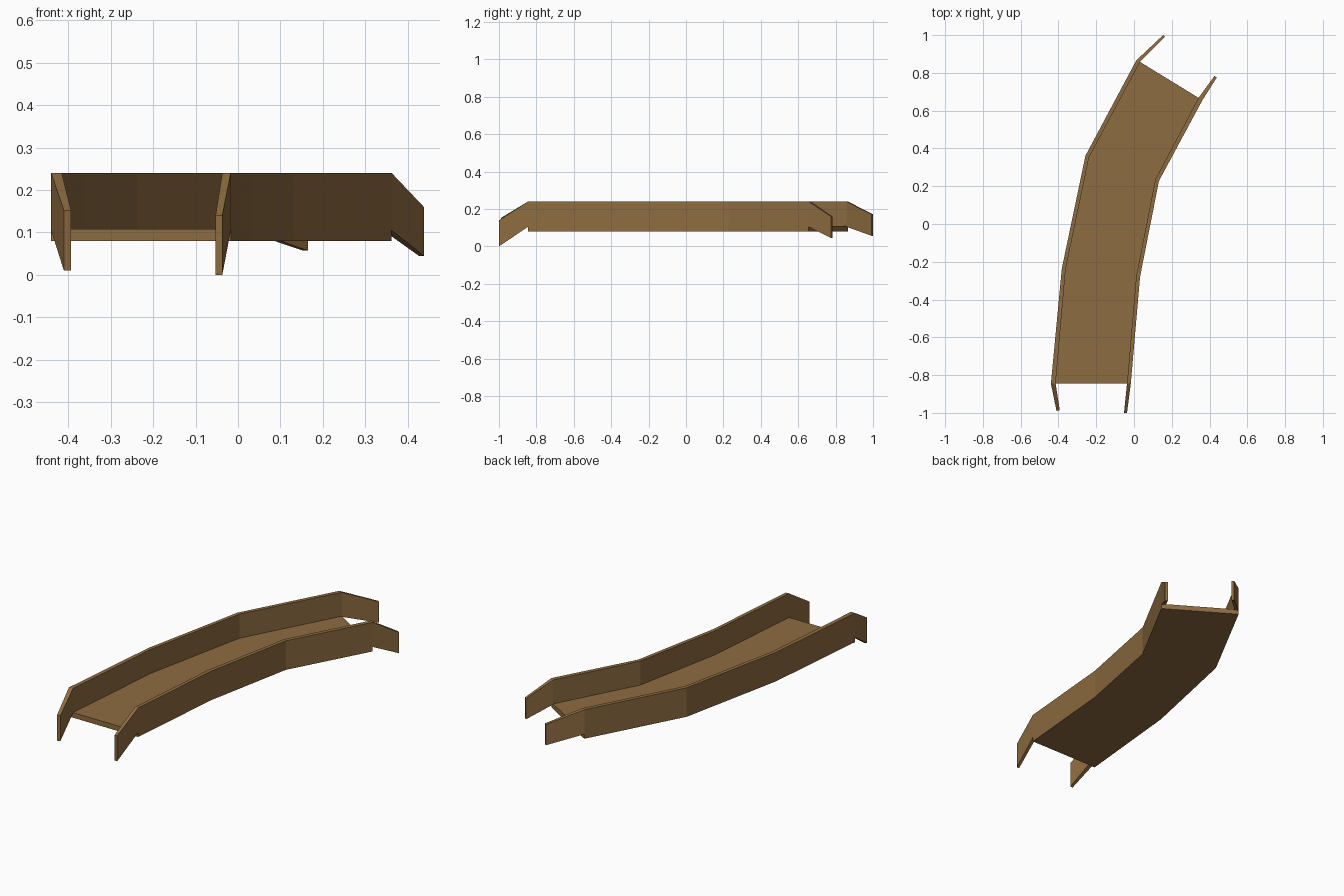
import bpy, bmesh

if "Cube" in bpy.data.objects:
    bpy.data.objects.remove(bpy.data.objects["Cube"])

wood = bpy.data.materials.new("brown wood")
wood.diffuse_color = (0.27, 0.15, 0.052, 1)
wood.use_nodes = True
wood.node_tree.nodes["Principled BSDF"].inputs["Base Color"].default_value = wood.diffuse_color

Z_BOTTOM, Z_DECK, Z_TOP, Z_STEP = 0.08, 0.108, 0.24, 0.105


def make_object(name, strips):
    """Each strip is a list of four-corner sections joined into a closed beam."""
    bm = bmesh.new()
    for sections in strips:
        rings = [[bm.verts.new(p) for p in s] for s in sections]
        for a, b in zip(rings, rings[1:]):
            for i in range(4):
                j = (i + 1) % 4
                bm.faces.new((a[i], a[j], b[j], b[i]))
        bm.faces.new(rings[0])
        bm.faces.new(rings[-1][::-1])
    bmesh.ops.recalc_face_normals(bm, faces=bm.faces)
    mesh = bpy.data.meshes.new(name)
    bm.to_mesh(mesh)
    bm.free()
    mesh.materials.append(wood)
    obj = bpy.data.objects.new(name, mesh)
    bpy.context.collection.objects.link(obj)


def section(p, q, low, high):
    return [(*p, low), (*q, low), (*q, high), (*p, high)]


# plan curves of the two walls, front to back
left_outer = [(-0.44, -0.845), (-0.382, -0.235), (-0.257, 0.362), (0.012, 0.866)]
left_inner = [(-0.415, -0.845), (-0.362, -0.24), (-0.238, 0.353), (0.032, 0.858)]
right_outer = [(-0.017, -0.845), (0.032, -0.28), (0.132, 0.228), (0.362, 0.655)]
right_inner = [(-0.037, -0.845), (0.012, -0.275), (0.113, 0.236), (0.342, 0.668)]

# deck between the walls
make_object("deck", [[section(p, q, Z_BOTTOM, Z_DECK)
                      for p, q in zip(left_inner, right_inner)]])

# side walls
for name, outer, inner in (("left_wall", left_outer, left_inner),
                           ("right_wall", right_outer, right_inner)):
    make_object(name, [[section(p, q, Z_BOTTOM, Z_TOP)
                        for p, q in zip(outer, inner)]])

# drooping end wings: wall corner pair, tip pair, tip heights
wings = {
    "left_front_wing": (left_outer[0], left_inner[0], (-0.41, -0.99), (-0.393, -0.986), 0.01, 0.152),
    "right_front_wing": (right_outer[0], right_inner[0], (-0.037, -1.0), (-0.053, -1.0), 0.0, 0.14),
    "left_back_wing": (left_outer[-1], left_inner[-1], (0.154, 1.0), (0.165, 0.992), 0.057, 0.172),
    "right_back_wing": (right_outer[-1], right_inner[-1], (0.438, 0.775), (0.426, 0.784), 0.045, 0.16),
}
for name, (p, q, tip_p, tip_q, low, high) in wings.items():
    make_object(name, [[section(p, q, Z_STEP, Z_TOP), section(tip_p, tip_q, low, high)]])
